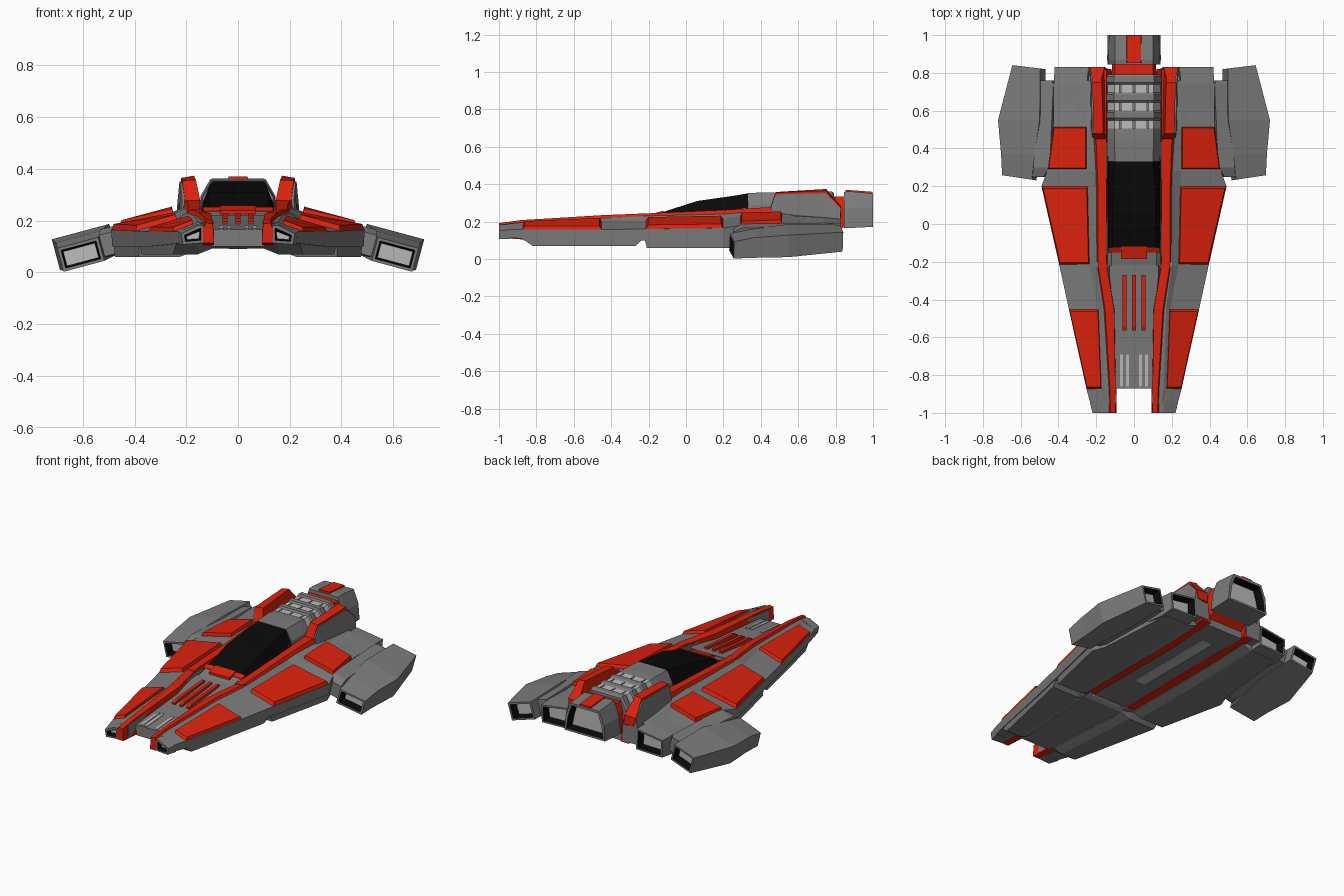
import bpy, bmesh, math
from mathutils import Vector


def material(name, rgb):
    m = bpy.data.materials.new(name)
    m.diffuse_color = (*rgb, 1)
    return m


GREY = material("hull_grey", (0.2, 0.2, 0.2))
RED = material("red_paint", (0.72, 0.016, 0.004))
BLACK = material("black", (0.003, 0.003, 0.003))
LIGHT = material("light_grey", (0.5, 0.5, 0.5))


def finish(name, bm, mat, mirror):
    bmesh.ops.recalc_face_normals(bm, faces=bm.faces)
    me = bpy.data.meshes.new(name)
    bm.to_mesh(me)
    bm.free()
    ob = bpy.data.objects.new(name, me)
    bpy.context.collection.objects.link(ob)
    for m in (mat, BLACK, LIGHT):
        me.materials.append(m)
    if mirror:
        ob.modifiers.new("mirror", 'MIRROR')
    return ob


def loft(name, sections, mat=GREY, mirror=False, recess=(), rim=0.015, depth=0.05):
    """Skin (y, [(x, z), ...]) sections; recess lists the ends (0, -1) that get a duct."""
    bm = bmesh.new()
    rings = [[bm.verts.new((x, y, z)) for x, z in pts] for y, pts in sections]
    n = len(rings[0])
    for a, b in zip(rings, rings[1:]):
        for i in range(n):
            j = (i + 1) % n
            bm.faces.new((a[i], a[j], b[j], b[i]))
    caps = {0: bm.faces.new(rings[0]), -1: bm.faces.new(rings[-1])}
    bmesh.ops.recalc_face_normals(bm, faces=bm.faces)
    for end in recess:
        cap = caps[end]
        bmesh.ops.inset_region(bm, faces=[cap], thickness=rim)
        walls = bmesh.ops.inset_region(bm, faces=[cap], thickness=0.01, depth=-depth)
        for f in walls['faces']:
            f.material_index = 1
        cap.material_index = 2
    return finish(name, bm, mat, mirror)


def sym(half):
    """Close a right-hand half outline across x = 0."""
    return half + [(-x, z) for x, z in reversed(half)]


def rect(x0, x1, z0, z1):
    return [(x0, z0), (x1, z0), (x1, z1), (x0, z1)]


def box(name, x0, x1, y0, y1, z0, z1, mat=GREY, mirror=False):
    return loft(name, [(y0, rect(x0, x1, z0, z1)), (y1, rect(x0, x1, z0, z1))], mat, mirror)


def panel(name, corners, h, mat=RED):
    """Raised bevelled plate over four surface corners."""
    bm = bmesh.new()
    c = sum((Vector(p) for p in corners), Vector()) / 4
    low = [bm.verts.new((x, y, z - 0.005)) for x, y, z in corners]
    top = [bm.verts.new(Vector(p) + (c - Vector(p)) * 0.06 + Vector((0, 0, h))) for p in corners]
    bm.faces.new(low)
    bm.faces.new(top)
    for i in range(4):
        j = (i + 1) % 4
        bm.faces.new((low[i], low[j], top[j], top[i]))
    return finish(name, bm, mat, True)


# Side hulls: y, inner x, outer x, ridge x, bottom z, edge z, ridge z, top z
hull = [(-.95, .092, .231, .155, .113, .157, .182, .188), (-.88, .095, .25, .17, .11, .158, .188, .195),
        (-.45, .11, .345, .19, .1, .158, .205, .218), (-.22, .14, .395, .235, .1, .16, .205, .23),
        (.2, .14, .49, .245, .1, .165, .213, .24), (.28, .14, .46, .25, .1, .178, .228, .248),
        (.5, .14, .43, .25, .1, .185, .235, .255), (.76, .14, .41, .245, .1, .185, .218, .225)]
loft("side_hull", [(y, [(xi, zb), (xo - .004, zb), (xo, ze), (xt, zr), (min(xt - .01, xi + .06), zt), (xi, zt)])
                   for y, xi, xo, xt, zb, ze, zr, zt in hull], mirror=True)

# Keel blocks under the hulls: y, inner x, outer x, bottom z
for name, rows in (("front_keel", [(-.88, .1, .246, .112), (-.82, .1, .26, .07),
                                   (-.27, .135, .38, .07), (-.225, .14, .389, .112)]),
                   ("rear_keel", [(-.222, .17, .39, .112), (-.21, .17, .392, .06),
                                  (.2, .17, .484, .06), (.28, .17, .454, .06), (.76, .17, .41, .07)])):
    loft(name, [(y, [(xi, min(.12, zb + .022)), (xi + .055, zb), (xo - .008, zb), (xo, .15), (xi, .15)])
                for y, xi, xo, zb in rows], mirror=True)

# Red deck panels
panel("front_panel", [(.172, -.875, .188), (.25, -.875, .159), (.345, -.45, .16), (.188, -.45, .206)], .015)
panel("middle_panel", [(.235, -.215, .206), (.395, -.215, .162), (.489, .2, .167), (.245, .2, .214)], .019)
panel("rear_panel", [(.25, .29, .228), (.457, .29, .18), (.428, .515, .188), (.25, .515, .236)], .02)

# Inner red rails: y, inner x, outer x, bottom z, top z
rails = [(-1.0, .092, .137, .113, .192), (-.88, .093, .139, .105, .208), (-.45, .1, .165, .1, .234),
         (-.23, .138, .2, .1, .243), (-.2, .12, .203, .088, .244),
         (.2, .115, .203, .088, .262), (.5, .115, .215, .088, .28), (.82, .12, .235, .1, .27)]
loft("red_rail", [(y, [(a, lo), (a + (.042 if y < -.21 else .06), lo), (b, hi - .03), (b - .012, hi), (a + .005, hi - .005)])
                  for y, a, b, lo, hi in rails[:4]], RED, True)
loft("red_rear_rail", [(y, [(a, lo), (a + .06, lo), (b, hi - .03), (b - .012, hi), (.146, hi), (.14, .2)])
                       for y, a, b, lo, hi in rails[4:]], RED, True)
loft("red_rail_joint", [(-.23, rect(.14, .19, .11, .243)), (-.2, rect(.143, .192, .11, .244))], RED, True)

# Nose intakes
loft("nose_intake", [(-1.0, [(.133, .114), (.212, .108), (.22, .15), (.155, .182), (.133, .182)]),
                     (-.94, [(.133, .114), (.229, .108), (.234, .157), (.156, .187), (.133, .187)])],
     GREY, True, recess=(0,), rim=.014, depth=.03)

# Tail fins, red with a grey outer plate
loft("tail_fin", [(.45, rect(.145, .205, .22, .275)), (.48, [(.145, .22), (.21, .22), (.215, .355), (.163, .358)]),
                  (.75, [(.15, .22), (.215, .22), (.22, .365), (.17, .374)]),
                  (.77, [(.15, .22), (.215, .22), (.22, .34), (.172, .35)]),
                  (.83, [(.15, .22), (.215, .22), (.235, .275), (.155, .28)])], RED, True)
loft("fin_side_plate", [(y, [(.185, .2), (a, .2), (a - .006, h), (.185, h)])
                        for y, a, h in ((.455, .222, .285), (.482, .228, .345), (.745, .232, .352),
                                        (.765, .234, .335), (.825, .24, .272))], GREY, True)

# Rear hull engines
loft("hull_engine", [(.5, [(.23, .1), (.415, .1), (.425, .18), (.25, .235)]),
                     (.74, [(.23, .075), (.42, .07), (.425, .19), (.25, .222)]),
                     (.83, [(.235, .085), (.415, .08), (.42, .187), (.24, .213)])], GREY, True, recess=(-1,))
box("hull_end_block", .14, .24, .7, .825, .11, .215, GREY, True)

# Nose deck with bars and vents
loft("nose_deck", [(-.87, sym([(.1, .1), (.1, .165)])), (-.45, sym([(.115, .092), (.11, .195)])),
                   (-.27, sym([(.137, .092), (.13, .215)])), (-.22, sym([(.137, .12), (.13, .22)]))])
box("belly_step", -.1, .1, -.25, -.215, .1, .13, LIGHT)
for i in (-1, 0, 1):
    x = i * .05
    loft("deck_bar", [(-.565, rect(x - .01, x + .01, .17, .197)), (-.54, rect(x - .01, x + .01, .17, .208)),
                      (-.27, rect(x - .01, x + .01, .17, .228))], RED)
for x in (.035, .065):
    loft("deck_vent", [(-.86, rect(x - .008, x + .008, .15, .169)), (-.69, rect(x - .008, x + .008, .15, .182))],
         LIGHT, True)

# Cockpit sill and canopy
loft("cockpit_sill", [(-.225, sym([(.14, .12), (.14, .2), (.12, .215)])), (-.13, sym([(.14, .1), (.14, .22), (.12, .24)])),
                      (.33, sym([(.14, .1), (.14, .22), (.12, .24)]))])
loft("sill_plate", [(-.185, sym([(.07, .2), (.07, .24)])), (-.12, sym([(.07, .2), (.07, .258)]))], RED)
loft("sill_trim", [(-.15, sym([(.135, .2), (.135, .238)])), (-.125, sym([(.135, .2), (.135, .252)]))], RED)
loft("canopy", [(-.127, sym([(.14, .21), (.135, .235), (.115, .25)])), (.06, sym([(.14, .21), (.138, .245), (.115, .31)])),
                (.27, sym([(.14, .21), (.138, .26), (.108, .34)])), (.335, sym([(.14, .21), (.136, .27), (.098, .352)]))], BLACK)


# Spine with ribs and light vent plates
def spine(x, z):
    return sym([(x, .15), (x, z - .065), (x - .038, z)])


loft("spine", [(.3, spine(.135, .335)), (.47, spine(.138, .338)), (.79, spine(.135, .345))])
loft("spine_front_collar", [(.332, spine(.138, .353)), (.45, spine(.142, .356)), (.505, spine(.14, .352))])
for y in (.575, .67, .765):
    loft("spine_rib", [(y - .027, spine(.138, .35)), (y - .015, spine(.145, .36)),
                       (y + .015, spine(.145, .36)), (y + .027, spine(.138, .352))])
for y in (.526, .623, .718):
    box("spine_vent", .004, .07, y - .021, y + .021, .33, .353, LIGHT, True)
    loft("spine_side_vent", [(y + d, [(.078, .3), (.141, .275), (.141, .288), (.103, .353), (.078, .353)])
                             for d in (-.021, .021)], LIGHT, True)

# Tail engine with red neck and stripe
loft("tail_neck", [(.77, sym([(.12, .12), (.12, .28), (.1, .335)])), (.86, sym([(.115, .18), (.115, .28), (.1, .335)]))], RED)
loft("tail_engine", [(.845, sym([(.14, .165), (.13, .27), (.1, .358)])), (.87, sym([(.142, .165), (.135, .27), (.1, .362)])),
                     (1.0, sym([(.14, .172), (.132, .27), (.1, .35)]))], GREY, recess=(-1,), rim=.018)
loft("tail_stripe", [(.852, sym([(.042, .34), (.037, .37)])), (.998, sym([(.042, .34), (.037, .359)]))], RED)

# Belly and its centre strip
box("belly", -.122, .122, -.215, .8, .095, .2)
box("belly_strip", -.035, .035, .05, .65, .09, .11, LIGHT)


# Drooping wing pods, drawn in a frame tilted 15 degrees
def tilt(u0, u1, w0, w1):
    c, s = math.cos(math.radians(15)), math.sin(math.radians(15))
    return [(.49 + u * c + w * s, .12 - u * s + w * c) for u, w in rect(u0, u1, w0, w1)]


pod = loft("wing_pod", [(.245, tilt(.045, .208, -.066, .028)), (.37, tilt(.025, .208, -.062, .05)),
                        (.55, tilt(-.008, .22, -.055, .067)), (.832, tilt(-.01, .143, -.045, .062))],
           GREY, True, recess=(0, -1), rim=.016)
# Slant both duct faces so the outer edges sit further back
for v in pod.data.vertices:
    if v.co.y < .33:
        v.co.y += (v.co.x - .61) * .15
    elif v.co.y > .75:
        v.co.y += (v.co.x - .57) * .12
loft("pod_mount", [(.25, tilt(-.02, .04, -.05, .035)), (.3, tilt(-.06, .03, -.055, .055)),
                   (.74, tilt(-.08, .0, -.04, .055)), (.76, tilt(-.07, .0, -.04, .053))], GREY, True)
